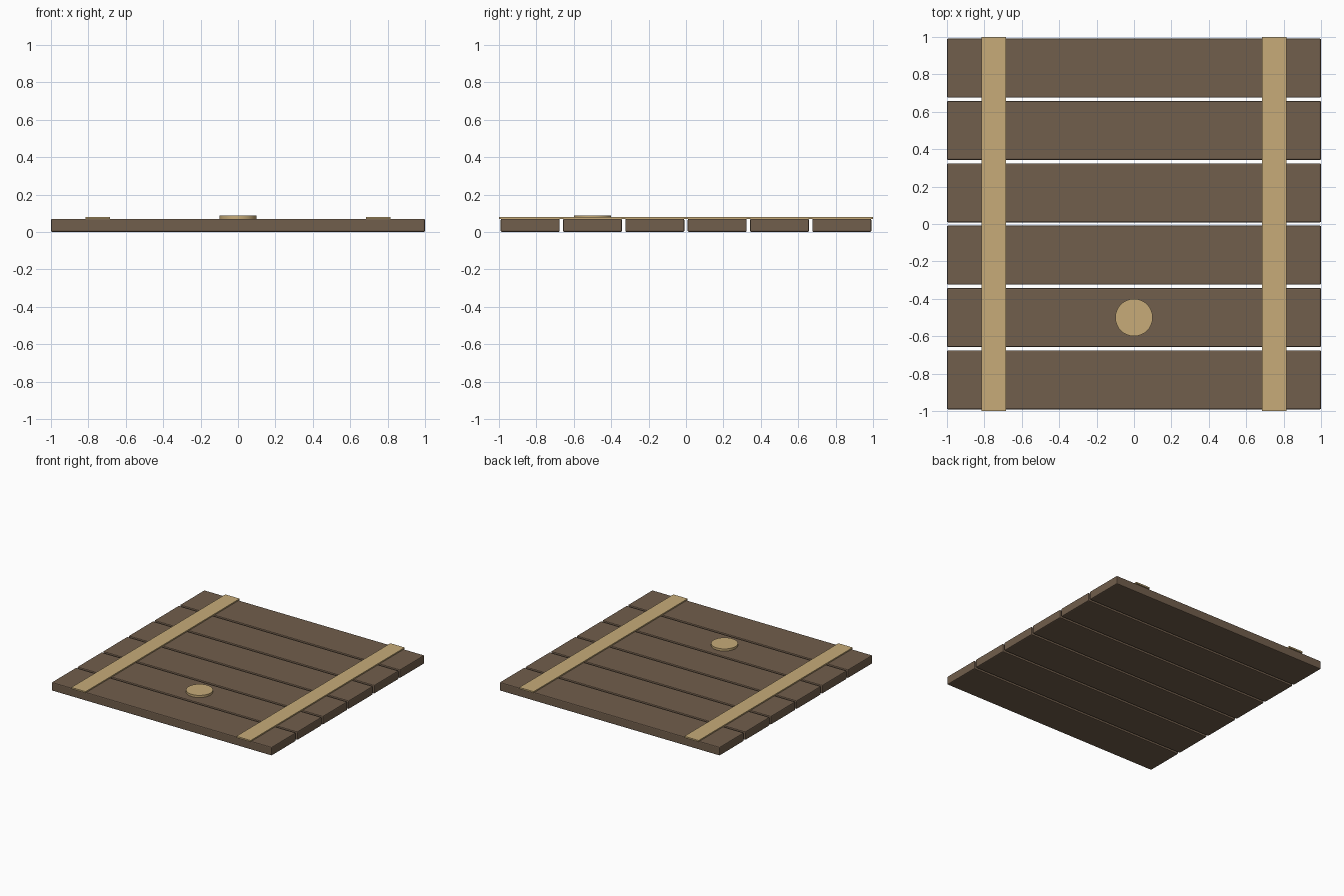
import bpy

if "Cube" in bpy.data.objects:
    bpy.data.objects.remove(bpy.data.objects["Cube"])


def material(name, color):
    m = bpy.data.materials.new(name)
    m.diffuse_color = (*color, 1)
    m.use_nodes = True
    m.node_tree.nodes["Principled BSDF"].inputs["Base Color"].default_value = m.diffuse_color
    return m


wood = material("dark_wood", (0.165, 0.112, 0.072))
brass = material("pale_brass", (0.57, 0.41, 0.19))


def finish(obj, name, mat, bevel=0):
    obj.name = name
    obj.data.materials.append(mat)
    if bevel:
        mod = obj.modifiers.new("bevel", 'BEVEL')
        mod.width = bevel
        mod.segments = 2
    return obj


def box(name, x, y, z, size, mat, bevel=0):
    bpy.ops.mesh.primitive_cube_add(size=1, location=(x, y, z))
    obj = bpy.context.object
    obj.scale = size
    bpy.ops.object.transform_apply(location=False, rotation=False, scale=True)
    return finish(obj, name, mat, bevel)


# six planks running left to right, with narrow gaps
pitch = 1 / 3
for i in range(6):
    box(f"plank_{i + 1}", 0, (i - 2.5) * pitch, 0.035, (2, 0.316, 0.07), wood, 0.007)

# two flat straps across the planks
for side, x in (("left", -0.75), ("right", 0.75)):
    box(f"strap_{side}", x, 0, 0.074, (0.13, 2, 0.012), brass)

# round pull plate near the front
bpy.ops.mesh.primitive_cylinder_add(vertices=32, radius=0.1, depth=0.02,
                                    location=(0, -0.5, 0.078))
finish(bpy.context.object, "pull_plate", brass)
bpy.ops.object.shade_smooth_by_angle()
